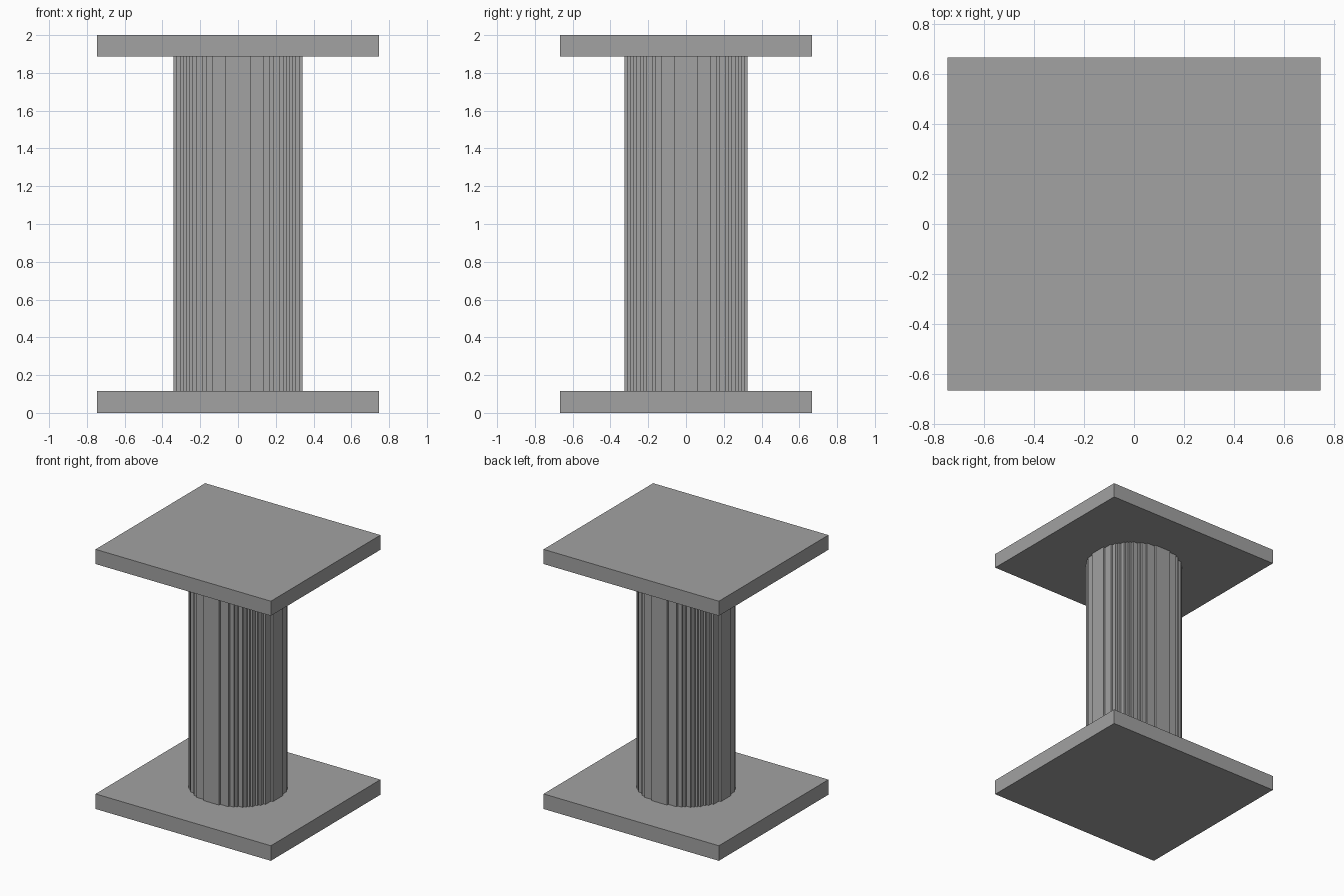
import bpy, bmesh

if "Cube" in bpy.data.objects:
    bpy.data.objects.remove(bpy.data.objects["Cube"])

grey = bpy.data.materials.new("stone_grey")
grey.diffuse_color = (0.36, 0.36, 0.36, 1)
grey.use_nodes = True
grey.node_tree.nodes["Principled BSDF"].inputs["Base Color"].default_value = grey.diffuse_color

# Widths of the steps along x, and the same steps along y (slightly squashed)
STEPS_X = [0.066, 0.135, 0.17, 0.187, 0.223, 0.24, 0.256, 0.274, 0.291, 0.308, 0.325, 0.341]
SQUASH = 0.952


def prism(name, outline, z0, z1):
    """Extrude a counter-clockwise outline from z0 up to z1."""
    bm = bmesh.new()
    face = bm.faces.new([bm.verts.new((x, y, z0)) for x, y in outline])
    top = bmesh.ops.extrude_face_region(bm, geom=[face])
    verts = [g for g in top["geom"] if isinstance(g, bmesh.types.BMVert)]
    bmesh.ops.translate(bm, vec=(0, 0, z1 - z0), verts=verts)
    bmesh.ops.recalc_face_normals(bm, faces=bm.faces)
    mesh = bpy.data.meshes.new(name)
    bm.to_mesh(mesh)
    bm.free()
    mesh.materials.append(grey)
    obj = bpy.data.objects.new(name, mesh)
    bpy.context.collection.objects.link(obj)
    return obj


def stepped_oval():
    """Round outline made of right-angled steps, mirrored to four quarters."""
    ys = [x * SQUASH for x in STEPS_X]
    n = len(ys)
    quarter = []                      # from the +x side round to the +y side
    for i in range(n):
        x = STEPS_X[n - 1 - i]
        if i > 0:
            quarter.append((x, ys[i - 1]))
        quarter.append((x, ys[i]))
    left = [(-x, y) for x, y in reversed(quarter)]
    half = quarter + left
    return half + [(-x, -y) for x, y in half]


# Square end plates
plate = [(-0.747, -0.667), (0.747, -0.667), (0.747, 0.667), (-0.747, 0.667)]
prism("base_plate", plate, 0.0, 0.116)
prism("top_plate", plate, 1.887, 2.0)

# Column shaft with stepped sides
prism("column_shaft", stepped_oval(), 0.116, 1.887)
